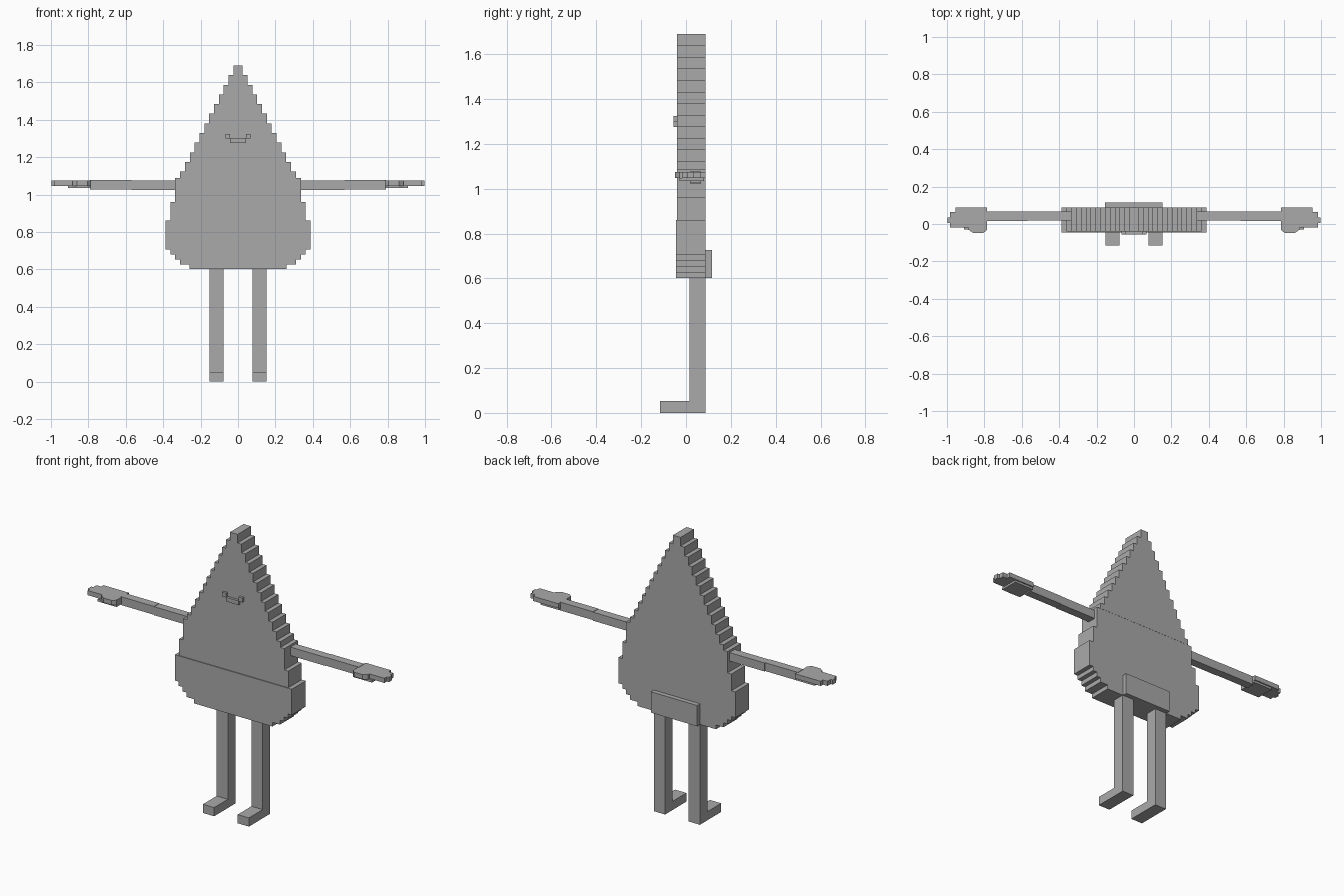
import bpy, bmesh

if "Cube" in bpy.data.objects:
    bpy.data.objects.remove(bpy.data.objects["Cube"])

grey = bpy.data.materials.new("plain grey")
grey.diffuse_color = (0.4, 0.4, 0.4, 1)
grey.use_nodes = True
grey.node_tree.nodes["Principled BSDF"].inputs["Base Color"].default_value = grey.diffuse_color


def finish(name, bm):
    bmesh.ops.recalc_face_normals(bm, faces=bm.faces)
    mesh = bpy.data.meshes.new(name)
    bm.to_mesh(mesh)
    bm.free()
    mesh.materials.append(grey)
    obj = bpy.data.objects.new(name, mesh)
    bpy.context.collection.objects.link(obj)
    return obj


def prism(name, points, lo, hi, axis):
    """Extrude a flat outline along y (points are x, z) or z (points are x, y)."""
    bm = bmesh.new()
    place = (lambda a, b: (a, lo, b)) if axis == "y" else (lambda a, b: (a, b, lo))
    face = bm.faces.new([bm.verts.new(place(a, b)) for a, b in points])
    out = bmesh.ops.extrude_face_region(bm, geom=[face])
    verts = [v for v in out["geom"] if isinstance(v, bmesh.types.BMVert)]
    shift = (0, hi - lo, 0) if axis == "y" else (0, 0, hi - lo)
    bmesh.ops.translate(bm, verts=verts, vec=shift)
    return finish(name, bm)


def box(name, x0, x1, y0, y1, z0, z1):
    return prism(name, [(x0, y0), (x1, y0), (x1, y1), (x0, y1)], z0, z1, "z")


def stepped(name, rows, y0, y1):
    """Mirrored staircase slab; rows are (half width, top, bottom) from the top down."""
    right = [p for w, top, bottom in rows for p in ((w, top), (w, bottom))]
    left = [(-x, z) for x, z in reversed(right)]
    prism(name, right + left, y0, y1, "y")


# Body: stepped cone, then wider torso and rounded belly
STEP = 0.0516
cone = [(0.025 + 0.0258 * i, 1.69 - STEP * i, 1.69 - STEP * (i + 1)) for i in range(11)]
cone.append((0.31, 1.69 - STEP * 11, 1.088))
stepped("upper_body", cone, -0.04, 0.088)
stepped("torso", [(0.336, 1.088, 0.96), (0.362, 0.96, 0.86)], -0.04, 0.087)
stepped("belly", [(0.388, 0.86, 0.705), (0.362, 0.705, 0.68), (0.336, 0.68, 0.653),
                  (0.31, 0.653, 0.627), (0.26, 0.627, 0.602)], -0.045, 0.087)

# Raised plate low on the back
box("back_plate", -0.155, 0.152, 0.08, 0.115, 0.602, 0.727)

# Smile: bar with raised corners
box("mouth", -0.042, 0.042, -0.055, -0.035, 1.276, 1.301)
for s, side in ((-1, "left"), (1, "right")):
    a, b = sorted((s * 0.042, s * 0.068))
    box("mouth_corner_" + side, a, b, -0.055, -0.035, 1.299, 1.325)

# Hand outlines in plan
palm = [(0.785, 0.087), (0.955, 0.087), (0.955, 0.065), (0.985, 0.065), (0.985, 0.035),
        (0.998, 0.035), (0.998, 0.005), (0.985, 0.005), (0.985, -0.018), (0.885, -0.018),
        (0.885, -0.03), (0.86, -0.048), (0.805, -0.048), (0.785, -0.03)]
heel = [(0.785, 0.08), (0.91, 0.08), (0.91, -0.03), (0.785, -0.03)]

for s, side in ((-1, "left"), (1, "right")):
    # Arms and hands
    a, b = sorted((s * 0.32, s * 0.57))
    box("upper_arm_" + side, a, b, 0.018, 0.068, 1.024, 1.075)
    a, b = sorted((s * 0.57, s * 0.79))
    box("forearm_" + side, a, b, 0.017, 0.067, 1.027, 1.077)
    prism("palm_" + side, [(s * x, y) for x, y in palm], 1.047, 1.075, "z")
    prism("hand_heel_" + side, [(s * x, y) for x, y in heel], 1.034, 1.048, "z")
    # Legs and feet
    a, b = sorted((s * 0.078, s * 0.153))
    box("upper_leg_" + side, a, b, 0.015, 0.087, 0.33, 0.61)
    prism_x = [(0.015, 0.33), (0.087, 0.33), (0.087, 0.0), (-0.115, 0.0), (-0.115, 0.052), (0.015, 0.052)]
    shin = prism("lower_leg_" + side, prism_x, a, b, "z")
    for v in shin.data.vertices:  # turn the side profile upright
        y, z, x = v.co
        v.co = (x, y, z)
